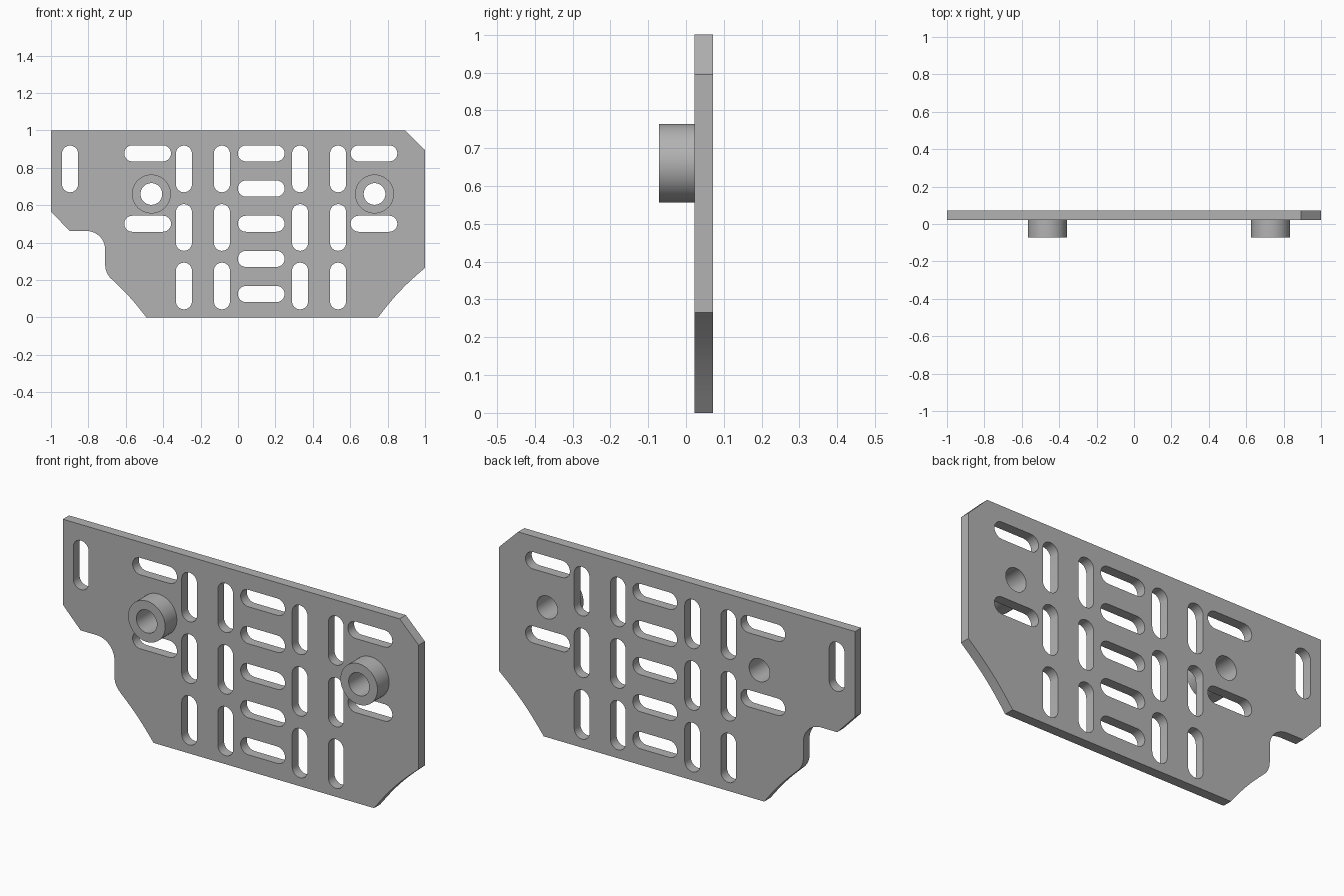
import bpy
import bmesh
from math import sin, cos, pi, radians
from mathutils import Matrix, Vector

cube = bpy.data.objects.get("Cube")
if cube:
    bpy.data.objects.remove(cube, do_unlink=True)

grey = bpy.data.materials.new("plain grey")
grey.use_nodes = True
grey.diffuse_color = (0.45, 0.45, 0.45, 1)
grey.node_tree.nodes["Principled BSDF"].inputs["Base Color"].default_value = (0.45, 0.45, 0.45, 1)


def arc(cx, cz, r, start, end, steps):
    """Points along an arc, angles in degrees."""
    angles = [radians(start + (end - start) * i / steps) for i in range(steps + 1)]
    return [(cx + r * cos(a), cz + r * sin(a)) for a in angles]


def bow(a, b, sag, steps=8):
    """Gently bowed edge between two points."""
    a, b = Vector(a), Vector(b)
    side = Vector((a.y - b.y, b.x - a.x)).normalized()
    return [tuple(a.lerp(b, i / steps) + side * sag * sin(pi * i / steps))
            for i in range(steps + 1)]


def slot(cx, cz, upright):
    """Round-ended slot outline."""
    r, half = 0.043, 0.082
    if upright:
        return arc(cx, cz + half, r, 0, 180, 12) + arc(cx, cz - half, r, 180, 360, 12)
    return arc(cx + half, cz, r, -90, 90, 12) + arc(cx - half, cz, r, 90, 270, 12)


def circle(cx, cz, r):
    return arc(cx, cz, r, 0, 360, 48)[:-1]


def extrude_outlines(name, outlines, front, back):
    """Filled outlines (inner ones become holes) extruded between two y values."""
    curve = bpy.data.curves.new(name + " outline", "CURVE")
    curve.dimensions = "2D"
    curve.fill_mode = "BOTH"
    curve.extrude = (back - front) / 2
    for points in outlines:
        spline = curve.splines.new("POLY")
        spline.points.add(len(points) - 1)
        for p, (x, z) in zip(spline.points, points):
            p.co = (x, z, 0, 1)
        spline.use_cyclic_u = True
    helper = bpy.data.objects.new(name + " outline", curve)
    bpy.context.collection.objects.link(helper)
    graph = bpy.context.evaluated_depsgraph_get()
    mesh = bpy.data.meshes.new_from_object(helper.evaluated_get(graph))
    bpy.data.objects.remove(helper, do_unlink=True)

    # Stand the flat shape upright and weld the caps to the walls
    mesh.transform(Matrix.Translation((0, (front + back) / 2, 0)) @ Matrix.Rotation(pi / 2, 4, "X"))
    bm = bmesh.new()
    bm.from_mesh(mesh)
    bmesh.ops.remove_doubles(bm, verts=bm.verts, dist=0.0002)
    bmesh.ops.recalc_face_normals(bm, faces=bm.faces)
    bm.to_mesh(mesh)
    bm.free()
    mesh.materials.clear()
    mesh.materials.append(grey)
    obj = bpy.data.objects.new(name, mesh)
    bpy.context.collection.objects.link(obj)
    bpy.ops.object.select_all(action="DESELECT")
    obj.select_set(True)
    bpy.context.view_layer.objects.active = obj
    bpy.ops.object.shade_smooth_by_angle(angle=radians(30))
    return obj


# Plate outline: clipped corners, bowed lower edges and a rounded notch
outline = [(-1, 1), (0.893, 1), (1, 0.895)]
outline += bow((1, 0.265), (0.749, 0), -0.012)
outline += bow((-0.49, 0), (-0.678, 0.207), -0.007)
outline += arc(-0.61, 0.28, 0.1, 227, 180, 8)[1:]
outline += arc(-0.81, 0.362, 0.1, 0, 90, 12)
outline += [(-0.9, 0.462), (-1, 0.566)]

# Slots
slots = [slot(-0.898, 0.794, True)]
for x in (-0.289, -0.086, 0.332, 0.535):
    slots += [slot(x, z, True) for z in (0.794, 0.481, 0.168)]
slots += [slot(0.124, 0.877 - 0.188 * i, False) for i in range(5)]
for x in (-0.483, 0.727):
    slots += [slot(x, z, False) for z in (0.877, 0.501)]

# Plate with slots and screw holes
bosses = {"right_boss": -0.463, "left_boss": 0.73}
holes = [circle(x, 0.66, 0.058) for x in bosses.values()]
extrude_outlines("plate", [outline] + slots + holes, 0.022, 0.072)

# Hollow round bosses on the front
for name, x in bosses.items():
    extrude_outlines(name, [circle(x, 0.66, 0.104), circle(x, 0.66, 0.058)], -0.072, 0.022)
